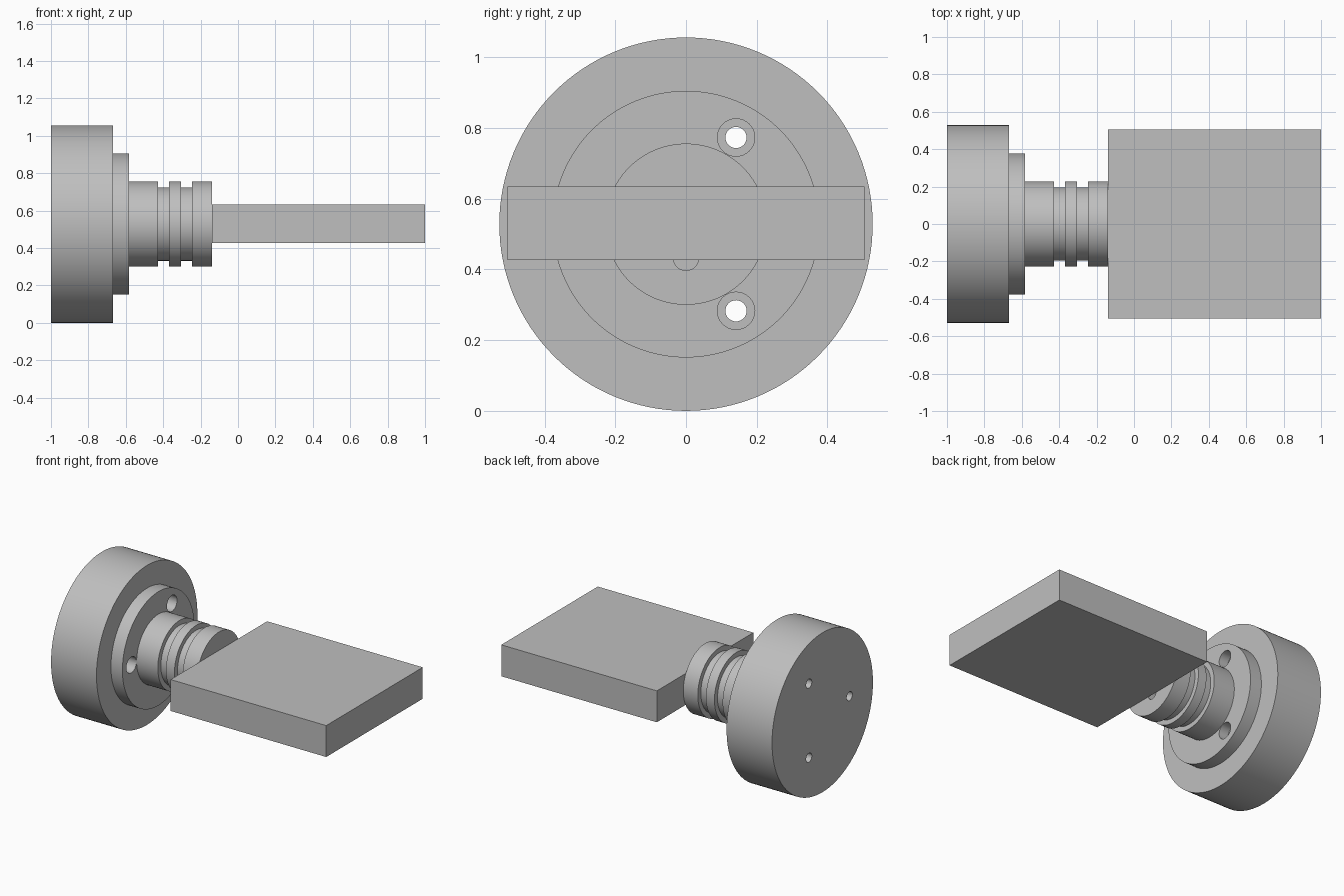
import bpy, bmesh
from math import cos, sin, pi, radians
from mathutils import Matrix

AXIS_Z = 0.528

cube = bpy.data.objects.get("Cube")
if cube:
    bpy.data.objects.remove(cube, do_unlink=True)

grey = bpy.data.materials.new("plain grey")
grey.use_nodes = True
colour = (0.52, 0.52, 0.52, 1)
grey.diffuse_color = colour
grey.node_tree.nodes["Principled BSDF"].inputs["Base Color"].default_value = colour


def add_object(name, bm):
    bmesh.ops.recalc_face_normals(bm, faces=bm.faces[:])
    mesh = bpy.data.meshes.new(name)
    bm.to_mesh(mesh)
    bm.free()
    mesh.materials.append(grey)
    obj = bpy.data.objects.new(name, mesh)
    bpy.context.collection.objects.link(obj)
    return obj


def turned(name, profile, y=0, z=0, sides=128):
    """Solid of revolution along x from (x, radius) points."""
    bm = bmesh.new()
    rings = []
    for x, r in profile:
        angles = [2 * pi * i / sides for i in range(sides)]
        rings.append([bm.verts.new((x, y + r * cos(a), AXIS_Z + z + r * sin(a))) for a in angles])
    for a, b in zip(rings, rings[1:]):
        for i in range(sides):
            j = (i + 1) % sides
            bm.faces.new((a[i], a[j], b[j], b[i]))
    bm.faces.new(rings[0])
    bm.faces.new(rings[-1])
    return add_object(name, bm)


# Stepped body: disc, flange, and shaft with two grooves
hub = turned("hub_and_shaft", [
    (-1, 0.528), (-0.667, 0.528), (-0.667, 0.377), (-0.583, 0.377),
    (-0.583, 0.228), (-0.428, 0.228), (-0.428, 0.196), (-0.368, 0.196),
    (-0.368, 0.228), (-0.306, 0.228), (-0.306, 0.196), (-0.246, 0.196),
    (-0.246, 0.228), (-0.14, 0.228)])

# Counterbored bolt holes and blind holes in the shaft end
cutters = []
for k in range(3):
    a = radians(60 + 120 * k)
    cutters.append(turned("bolt_hole_cutter", [
        (-1.1, 0.03), (-0.65, 0.03), (-0.65, 0.053), (-0.5, 0.053)],
        0.283 * cos(a), 0.283 * sin(a), 32))
    a = radians(30 + 120 * k)
    cutters.append(turned("shaft_hole_cutter", [(-0.24, 0.036), (-0.05, 0.036)],
                          0.095 * cos(a), 0.095 * sin(a), 32))

bpy.context.view_layer.objects.active = hub
for cutter in cutters:
    cutter.hide_render = True
    mod = hub.modifiers.new("hole", "BOOLEAN")
    mod.operation = "DIFFERENCE"
    mod.solver = "EXACT"
    mod.object = cutter
    bpy.ops.object.modifier_apply(modifier=mod.name)
    bpy.data.objects.remove(cutter, do_unlink=True)

bpy.ops.object.select_all(action="DESELECT")
hub.select_set(True)
bpy.ops.object.shade_smooth_by_angle(angle=radians(30))

# Flat rectangular plate at the shaft end
bm = bmesh.new()
bmesh.ops.create_cube(bm, size=1, matrix=Matrix.Translation((0.43, 0, AXIS_Z + 0.002))
                      @ Matrix.Diagonal((1.14, 1.01, 0.208, 1)))
add_object("plate", bm)
